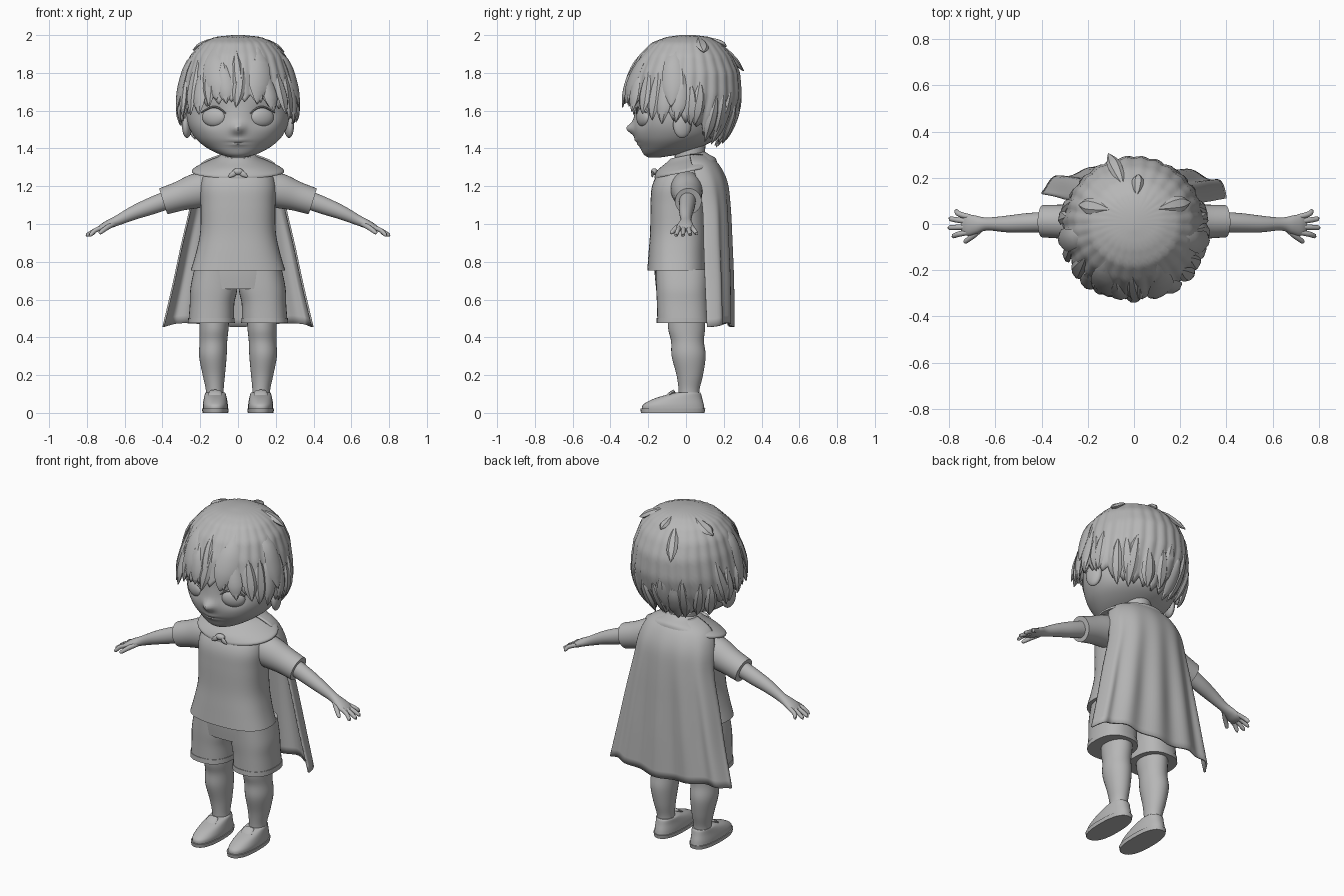
import bpy, bmesh, math, random
from mathutils import Vector

random.seed(4)
if "Cube" in bpy.data.objects:
    bpy.data.objects.remove(bpy.data.objects["Cube"], do_unlink=True)

clay = bpy.data.materials.new("plain grey")
clay.use_nodes = True
GREY = (0.47, 0.47, 0.47, 1)
clay.diffuse_color = GREY
clay.node_tree.nodes["Principled BSDF"].inputs["Base Color"].default_value = GREY
X, Y, Z = Vector((1, 0, 0)), Vector((0, 1, 0)), Vector((0, 0, 1))


def finish(name, bm, mirror=False, thick=0, angle=45):
    bmesh.ops.recalc_face_normals(bm, faces=bm.faces)
    mesh = bpy.data.meshes.new(name)
    bm.to_mesh(mesh)
    bm.free()
    mesh.materials.append(clay)
    mesh.shade_smooth()
    mesh.set_sharp_from_angle(angle=math.radians(angle))
    obj = bpy.data.objects.new(name, mesh)
    bpy.context.collection.objects.link(obj)
    if thick:
        mod = obj.modifiers.new("thickness", 'SOLIDIFY')
        mod.thickness, mod.offset = thick, 0
    if mirror:
        obj.modifiers.new("mirror", 'MIRROR')
    return obj


def skin(bm, rows, closed=True, caps=True):
    """Join rows of points into a quad surface."""
    rings = [[bm.verts.new(p) for p in row] for row in rows]
    n = len(rings[0])
    for lo, hi in zip(rings, rings[1:]):
        for i in range(n if closed else n - 1):
            j = (i + 1) % n
            bm.faces.new((lo[i], lo[j], hi[j], hi[i]))
    if caps:
        bm.faces.new(rings[0])
        bm.faces.new(rings[-1])


def smooth(keys, steps=5):
    """Catmull-Rom through tuples of any length."""
    out = []
    for i in range(len(keys) - 1):
        a, b, c, d = (keys[max(0, min(len(keys) - 1, i + k))] for k in (-1, 0, 1, 2))
        for s in range(steps):
            t = s / steps
            out.append(tuple(q + t * (r - p) / 2 + t * t * (2 * p - 5 * q + 4 * r - u) / 2
                             + t ** 3 * (3 * q - p - 3 * r + u) / 2
                             for p, q, r, u in zip(a, b, c, d)))
    return out + [tuple(keys[-1])]


def tube(bm, keys, ref=X, normal=None, power=2, segs=32, shear=0, steps=5):
    """Sweep an oval; keys are x, y, z, radius along ref, other radius."""
    st = smooth(keys, steps)
    pts = [Vector(s[:3]) for s in st]
    rows = []
    for i, s in enumerate(st):
        tan = normal or (pts[min(i + 1, len(pts) - 1)] - pts[max(i - 1, 0)]).normalized()
        v = tan.cross(ref).normalized()
        u = v.cross(tan)
        row = []
        for k in range(segs):
            a = math.tau * k / segs
            c, d = (math.copysign(abs(f) ** (2 / power), f) for f in (math.cos(a), math.sin(a)))
            p = pts[i] + u * c * s[3] + v * d * s[4]
            p.z += shear * (p.y - pts[i].y)
            row.append(p)
        rows.append(row)
    skin(bm, rows)


def part(name, keys, mirror=False, **kw):
    bm = bmesh.new()
    tube(bm, keys, **kw)
    return finish(name, bm, mirror)


def blob(name, loc, size, turn=0, mirror=False):
    bm = bmesh.new()
    bmesh.ops.create_uvsphere(bm, u_segments=24, v_segments=14, radius=1)
    c, s = math.cos(turn), math.sin(turn)
    for v in bm.verts:
        x, y, z = (v.co[i] * size[i] for i in range(3))
        v.co = Vector((x * c - y * s, x * s + y * c, z)) + Vector(loc)
    return finish(name, bm, mirror)


# Head with nose, lips and eye hollows pushed into the face
head = [(0, -.17, 1.352, .03, .03), (0, -.13, 1.37, .1, .095), (0, -.08, 1.41, .175, .165),
        (0, -.05, 1.46, .23, .218), (0, -.04, 1.53, .265, .238), (0, -.025, 1.62, .275, .245),
        (0, -.01, 1.76, .265, .25), (0, 0, 1.9, .18, .18), (0, 0, 1.95, .05, .05)]
bm = bmesh.new()
tube(bm, head, normal=Z, segs=80, steps=7)


def bump(v, x, z, rx, rz):
    return math.exp(-((abs(v.x) - x) / rx) ** 2 - ((v.z - z) / rz) ** 2)


for v in bm.verts:
    if v.co.y < -.1:
        p = v.co.copy()
        v.co.y += (.025 * bump(p, .13, 1.57, .06, .05) - .04 * bump(p, 0, 1.505, .03, .03)
                   - .012 * bump(p, 0, 1.435, .04, .02) + .01 * bump(p, 0, 1.432, .05, .005))
finish("head", bm)
blob("eyes", (.128, -.226, 1.565), (.066, .028, .05), .42, True)
part("eyelids", [(.065, -.262, 1.585, .003, .003), (.1, -.258, 1.613, .006, .005),
                 (.14, -.245, 1.618, .006, .005), (.195, -.212, 1.59, .003, .003)],
     True, ref=Y, segs=8)
blob("ears", (.27, -.02, 1.525), (.025, .05, .07), .25, True)
part("neck", [(0, .015, 1.24, .09, .09), (0, .02, 1.34, .077, .08), (0, .02, 1.46, .08, .085)],
     normal=Z)

# Hair: a shell around the skull with a jagged hem, then separate locks
CAP = [(1.995, .02, -.02, .04), (1.985, .12, -.1, .12), (1.955, .19, -.18, .18),
       (1.89, .25, -.245, .24), (1.8, .283, -.295, .283), (1.68, .305, -.32, .292),
       (1.58, .308, -.325, .268), (1.48, .275, -.3, .215), (1.36, .19, -.25, .13)]
HEM = [(0, 1.65), (45, 1.61), (75, 1.55), (105, 1.53), (125, 1.46), (180, 1.42)]
TEETH = 28


def lerp_table(table, key):
    for a, b in zip(table, table[1:]):
        if min(a[0], b[0]) <= key <= max(a[0], b[0]):
            t = (key - a[0]) / (b[0] - a[0])
            return [p + (q - p) * t for p, q in zip(a, b)]
    return list(table[0] if abs(key - table[0][0]) < abs(key - table[-1][0]) else table[-1])


def hem(deg):
    return lerp_table(HEM, abs((deg + 180) % 360 - 180))[1]


def shell(deg, z, off=0):
    _, rx, front, back = lerp_table(CAP, z)
    a = math.radians(deg)
    mid, ry = (front + back) / 2, (back - front) / 2
    return Vector(((rx + off) * math.sin(a), mid - (ry + off) * math.cos(a), z))


bm = bmesh.new()
rows, cols = [], TEETH * 6
for r in range(25):
    t = r / 24
    row = []
    for k in range(cols):
        deg = 360 * k / cols
        tooth = abs(((k / 6) % 1) * 2 - 1)
        low = hem(deg) + .045 * tooth
        row.append(shell(deg, 1.995 - (1.995 - low) * t ** 1.6, -.012 * tooth * t))
    rows.append(row)
skin(bm, rows, caps=False)
bm.faces.new([v for v in bm.verts][:cols])
finish("hair_cap", bm, thick=.012)


def lock(bm, deg, z0, z1, width, bend=0, flare=.02, lift=.0):
    keys = []
    for t, w in ((0, .15), (.3, .8), (.65, 1), (.88, .5), (1, .04)):
        p = shell(deg + bend * t, z0 + (z1 - z0) * t, lift + flare * t * t)
        keys.append((*p, width * w, .014 * w + .002))
    a = math.radians(deg + bend / 2)
    tube(bm, keys, ref=Vector((math.cos(a), math.sin(a), 0)), segs=6, steps=3)


bm = bmesh.new()
for i in range(TEETH):
    deg = 360 * (i + .5) / TEETH + random.uniform(-3, 3)
    low = hem(deg) + random.uniform(-.035, .02)
    lock(bm, deg, low + random.uniform(.2, .3), low, random.uniform(.03, .042),
         random.uniform(-8, 8), random.uniform(.005, .025))
finish("hem_locks", bm, angle=35)

bm = bmesh.new()
for deg, z0, z1, width, bend, flare in [
        (-165, 1.96, 1.81, .03, 5, .045), (-118, 1.985, 1.92, .035, 8, .03),
        (120, 1.985, 1.91, .035, -8, .03), (175, 1.985, 1.94, .025, 0, .02),
        (-75, 1.97, 1.6, .05, -6, .02), (72, 1.97, 1.62, .05, 8, .02),
        (-35, 1.94, 1.66, .06, 14, .01), (30, 1.94, 1.64, .06, -12, .01)]:
    lock(bm, deg, z0, z1, width, bend, flare, .002)
finish("crown_locks", bm, angle=35)

# Shirt and sleeves
part("shirt", [(0, -.047, .755, .25, .158), (0, -.045, .85, .222, .153), (0, -.04, .96, .2, .15),
               (0, -.04, 1.1, .198, .148), (0, -.035, 1.2, .2, .145), (0, -.015, 1.27, .175, .13),
               (0, .0, 1.315, .1, .09)], normal=Z, power=2.5, segs=48)
part("sleeves", [(.13, .0, 1.195, .085, .09), (.22, .005, 1.175, .083, .092),
                 (.31, .01, 1.147, .074, .078), (.395, .012, 1.12, .07, .072)], True, ref=Y)

# Arms and hands
part("arms", [(.34, .01, 1.14, .045, .05), (.46, .005, 1.095, .042, .045),
              (.55, .0, 1.06, .036, .037), (.635, 0, 1.02, .028, .027), (.685, -.003, .998, .04, .023),
              (.72, -.005, .98, .046, .019), (.745, -.005, .968, .034, .01)], True, ref=Y)
bm = bmesh.new()
for y0, y1, end, drop in ((.03, .055, .775, .95), (.01, .022, .8, .945),
                          (-.012, -.016, .803, .942), (-.034, -.052, .787, .942)):
    tube(bm, [(.71, y0, .985, .012, .012), (.755, (y0 + y1) / 2, .967, .012, .012),
              (end - .006, y1, drop, .01, .01), (end, y1, drop - .002, .003, .003)], ref=Y, segs=10)
tube(bm, [(.66, -.018, 1.0, .014, .014), (.695, -.05, .98, .014, .013),
          (.728, -.075, .955, .01, .01), (.734, -.079, .95, .003, .003)], ref=Z, segs=10)
finish("fingers", bm, True)

# Shorts
part("shorts_hips", [(0, -.03, .9, .19, .135), (0, -.025, .76, .23, .142), (0, -.02, .655, .235, .138)],
     normal=Z, power=2.4, segs=40)
part("shorts_legs", [(.122, -.02, .76, .11, .14), (.128, -.02, .66, .124, .138),
                     (.137, -.018, .58, .118, .136), (.141, -.015, .5, .12, .137)],
     True, normal=Z, power=2.4, segs=36)
part("shorts_hems", [(.141, -.015, .503, .123, .14), (.141, -.015, .475, .124, .141)],
     True, normal=Z, power=2.4, segs=36)

# Legs and shoes
part("legs", [(.125, .003, .56, .08, .098), (.127, .003, .45, .077, .098), (.13, .008, .38, .073, .087),
              (.133, .014, .3, .073, .09), (.128, .02, .2, .059, .07), (.123, .016, .12, .047, .055),
              (.122, .016, .06, .05, .055)], True, normal=Z)
part("soles", [(.12, -.07, 0, .068, .168), (.12, -.07, .022, .071, .172)],
     True, normal=Z, power=2.4)
part("shoes", [(.12, -.068, .02, .066, .166), (.12, -.066, .045, .066, .16),
               (.12, -.042, .075, .061, .128), (.12, -.004, .1, .055, .084),
               (.121, .012, .108, .05, .062)], True, normal=Z, power=2.3)
part("shoe_tongues", [(.12, -.115, .07, .03, .008), (.12, -.085, .1, .036, .01),
                      (.12, -.06, .116, .03, .008)], True, ref=X, segs=12)

# Cape with collar and front knot
CAPE = [(1.365, .09, .02, .105), (1.32, .19, .03, .165), (1.23, .232, .06, .212), (1.1, .25, .09, .228),
        (.9, .298, .1, .235), (.7, .342, .11, .24), (.475, .395, .12, .242)]
rows = []
for z, w, side, back in smooth(CAPE, 4):
    fall = min(1, max(0, (1.33 - z) / .6))
    row = []
    for k in range(57):
        a = math.pi * (k / 56 - .5)
        y = side + (back - side) * math.cos(a) ** .75
        fold = fall * .011 * math.sin(a * 11 + .6)
        row.append(Vector((w * math.sin(a), y + fold, z - .02 * fall * math.cos(a * 2) ** 2)))
    rows.append(row)
bm = bmesh.new()
skin(bm, rows, closed=False, caps=False)
finish("cape", bm, thick=.01)
part("cape_collar", [(0, .01, 1.365, .088, .09), (0, .008, 1.345, .12, .115),
                     (0, .004, 1.318, .185, .152), (0, .0, 1.29, .238, .165),
                     (0, .0, 1.275, .243, .166)], normal=Z, segs=48, shear=.2)
blob("cape_knot", (0, -.168, 1.277), (.03, .018, .018))
part("knot_ends", [(.005, -.172, 1.278, .012, .006), (.03, -.178, 1.262, .014, .007),
                   (.05, -.178, 1.25, .004, .003)], True, ref=Z, segs=10)
